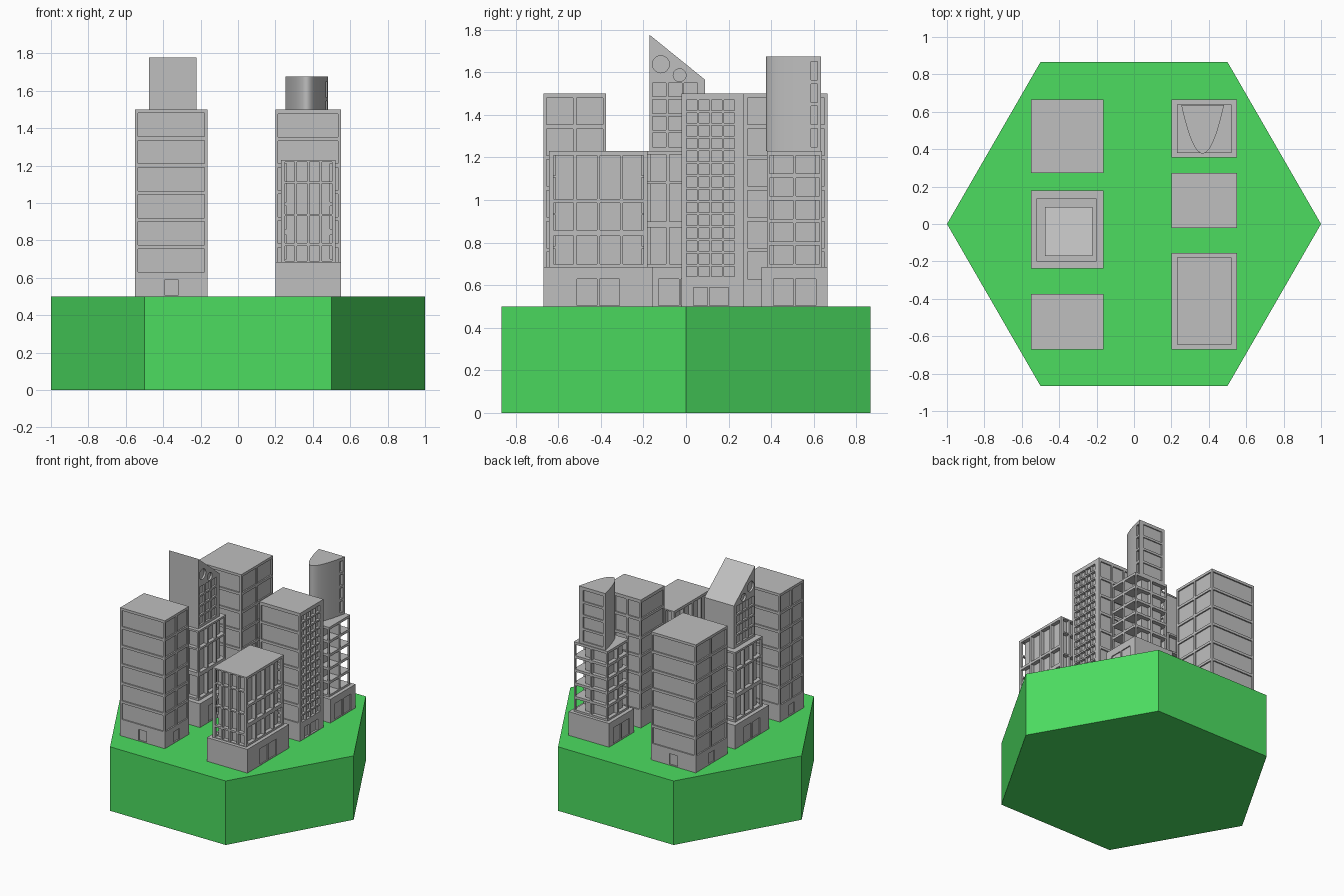
import bpy, bmesh, math
from mathutils import Matrix, Vector

if "Cube" in bpy.data.objects:
    bpy.data.objects.remove(bpy.data.objects["Cube"])


def material(name, rgb):
    m = bpy.data.materials.new(name)
    m.diffuse_color = (*rgb, 1)
    m.use_nodes = True
    m.node_tree.nodes["Principled BSDF"].inputs["Base Color"].default_value = m.diffuse_color
    return m


GREEN = material("grass green", (0.072, 0.72, 0.118))
GREY = material("concrete grey", (0.52, 0.52, 0.52))


def finish(name, bm, mat):
    bmesh.ops.recalc_face_normals(bm, faces=bm.faces)
    me = bpy.data.meshes.new(name)
    bm.to_mesh(me)
    bm.free()
    me.materials.append(mat)
    ob = bpy.data.objects.new(name, me)
    bpy.context.collection.objects.link(ob)
    return ob


def add_box(bm, b):
    x0, x1, y0, y1, z0, z1 = b
    mid = Vector(((x0 + x1) / 2, (y0 + y1) / 2, (z0 + z1) / 2))
    bmesh.ops.create_cube(bm, size=1, matrix=Matrix.Translation(mid)
                          @ Matrix.Diagonal((x1 - x0, y1 - y0, z1 - z0, 1)))


def box(name, b, mat=GREY):
    bm = bmesh.new()
    add_box(bm, b)
    return finish(name, bm, mat)


def prism(name, points, offset, mat=GREY):
    bm = bmesh.new()
    f = bm.faces.new([bm.verts.new(p) for p in points])
    r = bmesh.ops.extrude_face_region(bm, geom=[f])
    bmesh.ops.translate(bm, vec=offset,
                        verts=[v for v in r["geom"] if isinstance(v, bmesh.types.BMVert)])
    return finish(name, bm, mat)


def split(a, b, n, gap):
    """n equal spans between a and b, with bars of width gap between them."""
    w = (b - a - gap * (n - 1)) / n
    return [(a + i * (w + gap), a + i * (w + gap) + w) for i in range(n)]


def recess(b, face, cols, rows, depth):
    """Cutter boxes sunk into one side of a building box."""
    out = []
    for u0, u1 in cols:
        for z0, z1 in rows:
            if face == "+x":
                out.append((b[1] - depth, b[1] + .02, u0, u1, z0, z1))
            elif face == "-x":
                out.append((b[0] - .02, b[0] + depth, u0, u1, z0, z1))
            elif face == "+y":
                out.append((u0, u1, b[3] - depth, b[3] + .02, z0, z1))
            else:
                out.append((u0, u1, b[2] - .02, b[2] + depth, z0, z1))
    return out


def grid(b, face, n, rows, depth, margin=.015, gap=.015):
    i = 2 if face[1] == "x" else 0
    return recess(b, face, split(b[i] + margin, b[i + 1] - margin, n, gap), rows, depth)


def cut(ob, boxes, circles=()):
    bm = bmesh.new()
    for b in boxes:
        add_box(bm, b)
    for x, y, z, r, d in circles:
        bmesh.ops.create_cone(bm, cap_ends=True, segments=24, radius1=r, radius2=r, depth=d,
                              matrix=Matrix.Translation((x, y, z)) @ Matrix.Rotation(math.pi / 2, 4, "Y"))
    cutter = finish("cutter", bm, GREY)
    cutter.hide_render = True
    mod = ob.modifiers.new("cut", "BOOLEAN")
    mod.operation, mod.solver, mod.object, mod.use_self = "DIFFERENCE", "EXACT", cutter, True
    bpy.context.view_layer.update()
    me = bpy.data.meshes.new_from_object(ob.evaluated_get(bpy.context.evaluated_depsgraph_get()))
    ob.modifiers.clear()
    ob.data = me
    bpy.data.objects.remove(cutter)


SIDES = ("+x", "-x", "+y", "-y")

# hexagonal ground
prism("hexagon_ground", [(math.cos(i * math.pi / 3), math.sin(i * math.pi / 3), 0) for i in range(6)],
      (0, 0, .5), GREEN)

# two plain towers with shallow floor bands and doors
for name, y0, y1 in (("back_left_tower", .273, .665), ("front_left_tower", -.67, -.375)):
    b = (-.55, -.163, y0, y1, .5, 1.5)
    rows = split(.63, 1.48, 6, .02)
    cuts = []
    for f in SIDES:
        cuts += grid(b, f, 2 if f[1] == "x" else 1, rows, .01)
        c = (y0 + y1) / 2 if f[1] == "x" else -.356
        cuts += recess(b, f, [(c - .035, c + .035)], [(.505, .59)], .01)
    cut(box(name, b), cuts)

# right middle tower with a fine window grid facing right
b = (.2, .55, -.022, .272, .5, 1.5)
bands = split(.64, 1.475, 6, .02)
cuts = recess(b, "+x", split(.002, .228, 4, .008), split(.64, 1.47, 14, .012), .02)
cuts += recess(b, "+x", [(.035, .1), (.11, .2)], [(.505, .59)], .015)
cuts += grid(b, "-y", 1, bands, .01) + grid(b, "-x", 1, bands, .01) + grid(b, "+y", 3, bands, .01)
cut(box("right_middle_tower", b), cuts)

# podiums with shallow entrance panels
for name, b in (("front_right_podium", (.2, .55, -.67, -.155, .5, .685)),
                ("back_right_podium", (.2, .55, .355, .665, .5, .685)),
                ("left_middle_podium", (-.55, -.163, -.237, .18, .5, .685))):
    cuts = []
    for f in ("+x", "-x"):
        c = (b[2] + b[3]) / 2
        cuts += recess(b, f, split(c - .1, c + .1, 2, .01), [(.505, .63)], .008)
    cut(box(name, b), cuts)

# front right block
b = (.23, .522, -.643, -.18, .685, 1.23)
rows_side = [(.7, .83), (.86, .985), (1.005, 1.21)]
rows_front = [(.69, .77), (.785, .93), (.94, 1.105), (1.115, 1.22)]
cuts = []
for f in SIDES:
    cuts += grid(b, f, 4, rows_side if f[1] == "x" else rows_front, .03, .02, .014)
cut(box("front_right_block", b), cuts)

# back right block with deep open bays
b = (.23, .522, .38, .64, .685, 1.23)
cuts = []
for f in SIDES:
    deep = .08 if f == "+x" else .03
    cuts += grid(b, f, 2, split(.7, 1.21, 5, .02), deep, .013, .016)
cut(box("back_right_block", b), cuts)

# rounded crown on the back right block
N = 32
pts = [(.367 + .114 * t, .377 + .258 * t * t, 1.23) for t in (2 * i / N - 1 for i in range(N + 1))]
crown = prism("rounded_crown", pts, (0, 0, .445))
rows = split(1.25, 1.65, 4, .018)
cuts = recess((.25, .48, .37, .635, 0, 0), "+x", [(.588, .618)], rows, .025)
cuts += recess((.25, .48, .37, .635, 0, 0), "+y", [(.275, .445)], rows, .008)
cut(crown, cuts)
bpy.context.view_layer.objects.active = crown
crown.select_set(True)
bpy.ops.object.shade_smooth_by_angle(angle=math.radians(30))
crown.select_set(False)

# left middle block
b = (-.52, -.2, -.2, .135, .685, 1.23)
cuts = []
for f in SIDES:
    cuts += grid(b, f, 3, [(.7, .87), (.9, 1.075), (1.09, 1.215)], .03, .015, .016)
cut(box("left_middle_block", b), cuts)

# slanted crown with windows and round openings
x0, x1 = -.477, -.223
crown = prism("slanted_crown", [(x0, -.172, 1.23), (x0, .09, 1.23), (x0, .09, 1.565), (x0, -.172, 1.777)],
              (x1 - x0, 0, 0))
cuts = []
for f in ("+x", "-x"):
    cuts += recess((x0, x1, 0, 0, 0, 0), f, split(-.157, .055, 3, .01), split(1.25, 1.55, 4, .014), .015)
circles = [(x, y, z, r, .03) for x in (x0, x1) for y, z, r in ((-.118, 1.638, .04), (-.03, 1.587, .03))]
cut(crown, cuts, circles)
